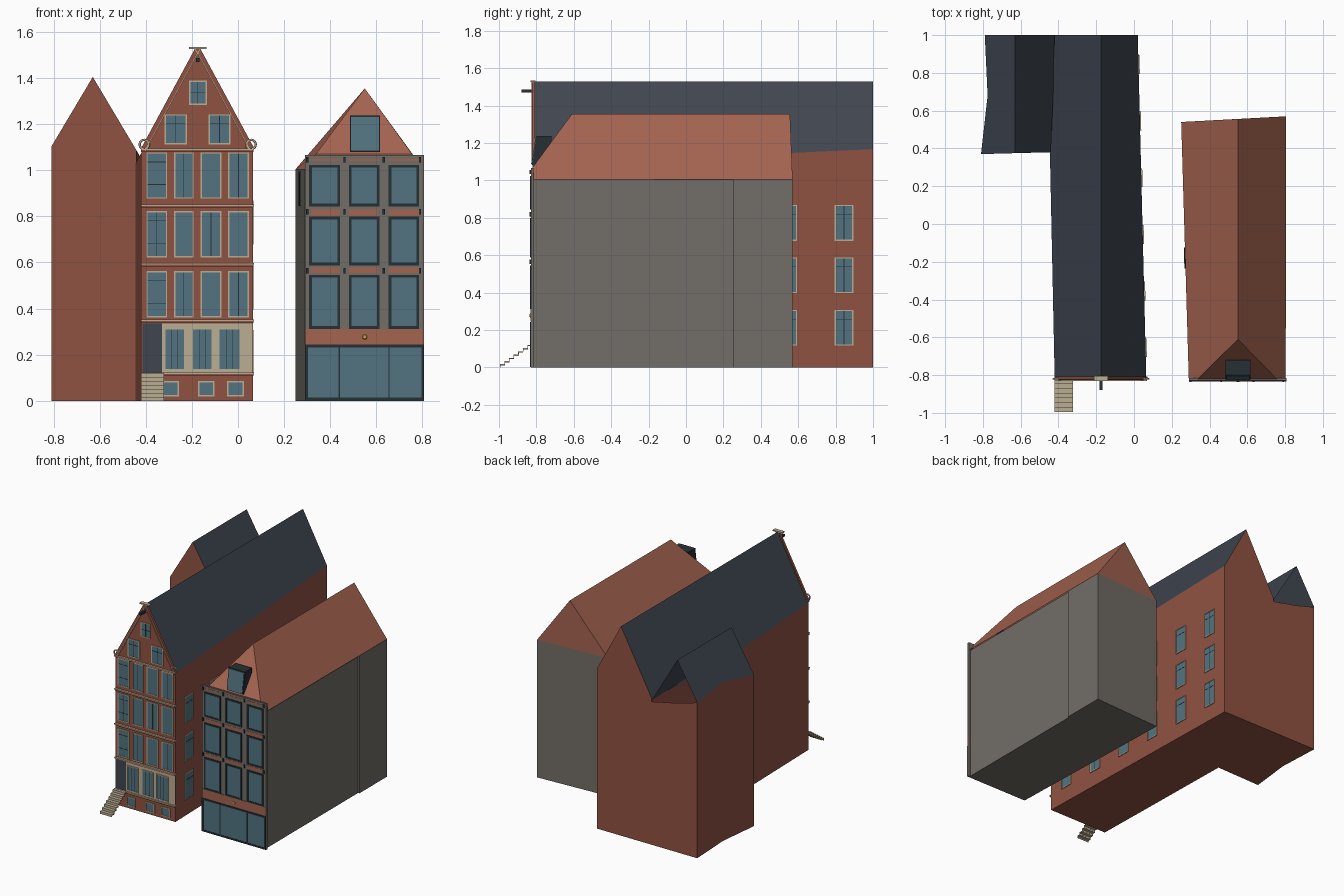
import bpy, bmesh, math
from mathutils import Matrix, Vector

if "Cube" in bpy.data.objects:
    bpy.data.objects.remove(bpy.data.objects["Cube"])

COLORS = {
    "brick": (0.28, 0.085, 0.055), "tile": (0.37, 0.125, 0.08), "slate": (0.05, 0.06, 0.08),
    "stone": (0.17, 0.155, 0.135), "glass": (0.085, 0.175, 0.22), "cream": (0.50, 0.42, 0.29),
    "dark": (0.02, 0.03, 0.035), "gold": (0.55, 0.36, 0.06),
}
MATS = {}
for key, rgb in COLORS.items():
    MATS[key] = bpy.data.materials.new(key)
    MATS[key].diffuse_color = (*rgb, 1)

parts = {}          # (name, material) -> bmesh


def part(name, mat):
    return parts.setdefault((name, mat), bmesh.new())


def box(name, mat, x0, x1, y0, y1, z0, z1, m=Matrix()):
    c = Vector(((x0 + x1) / 2, (y0 + y1) / 2, (z0 + z1) / 2))
    size = Matrix.Diagonal((x1 - x0, y1 - y0, z1 - z0, 1))
    bmesh.ops.create_cube(part(name, mat), size=1, matrix=m @ Matrix.Translation(c) @ size)


def faces(name, mat, pts, polys, recalc=True):
    bm = part(name, mat)
    vs = [bm.verts.new(p) for p in pts]
    fs = [bm.faces.new([vs[i] for i in f]) for f in polys]
    if recalc:
        bmesh.ops.recalc_face_normals(bm, faces=fs)


def walls(name, mat, foot, tops):
    n = len(foot)
    pts = [(x, y, 0) for x, y in foot] + [(x, y, z) for (x, y), z in zip(foot, tops)]
    polys = [(i, (i + 1) % n, (i + 1) % n + n, i + n) for i in range(n)]
    faces(name, mat, pts, polys + [tuple(reversed(range(n)))], False)


def wall_matrix(a, b):
    """Local x runs along the wall from a to b, local -y points outwards."""
    ang = math.atan2(b[1] - a[1], b[0] - a[0])
    return Matrix.Translation((a[0], a[1], 0)) @ Matrix.Rotation(ang, 4, 'Z')


def window(name, x0, x1, z0, z1, m, frame="cream", t=0.006, cols=(0.5,), rows=(0.7,), d=0.006):
    box(name + "_glass", "glass", x0, x1, -d * 0.5, 0.004, z0, z1, m)
    for a, b in ((x0 - t / 2, x0 + t / 2), (x1 - t / 2, x1 + t / 2)):
        box(name + "_frames", frame, a, b, -d, 0.004, z0 - t / 2, z1 + t / 2, m)
    for a, b in ((z0 - t / 2, z0 + t / 2), (z1 - t / 2, z1 + t / 2)):
        box(name + "_frames", frame, x0, x1, -d, 0.004, a, b, m)
    for c in cols:
        x = x0 + c * (x1 - x0)
        box(name + "_bars", "dark", x - 0.0015, x + 0.0015, -d * 0.75, 0, z0, z1, m)
    for r in rows:
        z = z0 + r * (z1 - z0)
        box(name + "_bars", "dark", x0, x1, -d * 0.75, 0, z - 0.0015, z + 0.0015, m)


# Tall gabled house: walls and slate roof
RX, RZ = -0.175, 1.53
foot = [(-0.42, -0.815), (RX, -0.815), (0.065, -0.815), (0.02, 1), (RX, 1), (-0.42, 1), (-0.445, 0.37)]
tops = [RZ - 1.86 * abs(x - RX) for x, y in foot]
walls("main_walls", "brick", foot, tops)
faces("main_roof", "slate", [(x, y, z) for (x, y), z in zip(foot, tops)], [(1, 2, 3, 4), (1, 4, 5, 6, 0)], False)

# Rear side wing, its back gable left open
foot = [(-0.81, 0.37), (-0.63, 0.375), (-0.44, 0.38), (-0.415, 1), (-0.63, 1), (-0.79, 1), (-0.775, 0.68)]
tops = [1.405 - 1.68 * abs(x + 0.63) for x, y in foot]
roof = [(x, y, z) for (x, y), z in zip(foot, tops)]
tops[4] = 1.09
walls("wing_walls", "brick", foot, tops)
faces("wing_roof", "slate", roof, [(1, 2, 3, 4), (1, 4, 5, 6, 0)], False)

# Tall house facade: floor windows, gable windows, basement windows
F = Matrix.Translation((0, -0.815, 0))
for r, z in enumerate((0.365, 0.625, 0.88)):
    for c, (a, b) in enumerate(((-0.395, -0.31), (-0.275, -0.195), (-0.16, -0.075), (-0.04, 0.045))):
        window("floor_window", a, b, z, z + 0.195, F,
               cols=(0.5,) if (r + c) % 2 else (), rows=(0.8, 0.3) if c == 0 else ())
for a, b in ((-0.315, -0.225), (-0.125, -0.035)):
    window("gable_window", a, b, 1.115, 1.24, F)
window("gable_window", -0.21, -0.138, 1.287, 1.387, F, rows=(0.5,))
for a, b in ((-0.325, -0.26), (-0.17, -0.105), (-0.045, 0.022)):
    window("basement_window", a, b, 0.022, 0.083, F, cols=(), rows=())

# Cream ground floor with door and shop windows
box("ground_floor_panel", "cream", -0.33, 0.063, -0.819, -0.81, 0.12, 0.335)
box("front_door", "slate", -0.415, -0.33, -0.818, -0.81, 0.12, 0.335)
G = Matrix.Translation((0, -0.819, 0))
for a, b in ((-0.317, -0.232), (-0.198, -0.112), (-0.083, 0.01)):
    window("ground_window", a, b, 0.135, 0.312, G, cols=(0.35, 0.65), rows=())

# Moulded bands between floors
for z in (0.115, 0.345, 0.59, 0.845, 1.087):
    box("cornice_bands", "cream", -0.42, 0.069, -0.83, -0.81, z + 0.001, z + 0.007)
    box("cornice_underside", "brick", -0.42, 0.067, -0.824, -0.81, z - 0.008, z + 0.001)

# Raking gable trims, scrolls and cap stone
for s in (-1, 1):
    a, b = Vector((RX + s * 0.238, 0, 1.09)), Vector((RX, 0, 1.53))
    d = b - a
    m = Matrix.Translation((a.x, -0.817, a.z)) @ Matrix.Rotation(-math.atan2(d.z, d.x), 4, 'Y')
    box("gable_trim", "brick", 0, d.length, -0.006, 0.01, -0.009, 0.009, m)
    box("gable_trim_edge", "cream", 0, d.length, -0.009, 0.01, s * 0.011 - 0.002, s * 0.011 + 0.002, m)
    bpy.ops.mesh.primitive_torus_add(major_segments=16, minor_segments=6, major_radius=0.02, minor_radius=0.005,
                                     location=(RX + s * 0.232, -0.82, 1.112), rotation=(math.pi / 2, 0, 0))
    ring = bpy.context.object
    ring.name = "gable_scroll"
    ring.data.materials.append(MATS["cream"])
    bpy.ops.object.shade_smooth()
box("gable_cap", "cream", -0.213, -0.137, -0.832, -0.805, 1.526, 1.535)
box("hoist_beam", "dark", -0.182, -0.168, -0.88, -0.81, 1.47, 1.487)

# Entrance stairs: thin folded treads and risers
for i in range(7):
    y, z = -0.995 + i * 0.0245, (i + 1) * 0.0172
    box("entrance_stairs", "cream", -0.42, -0.322, y, y + 0.0265, z - 0.007, z)
    box("entrance_stairs", "cream", -0.42, -0.322, y, y + 0.003, z - 0.0172, z)

# Windows down the right wall of the tall house
S = wall_matrix((0.065, -0.815), (0.02, 1))
for k in range(6):
    for z in (0.12, 0.40, 0.68):
        u = 0.845 - 0.3 * k + 0.815
        window("side_window", u - 0.047, u + 0.047, z, z + 0.185, S, cols=(0.5,) if k % 2 == 0 else (), rows=(0.75,))

# Corner house: grey walls and half-hipped tile roof
foot = [(0.29, -0.82), (0.795, -0.82), (0.795, 0.25), (0.805, 0.25), (0.805, 0.57), (0.25, 0.54)]
walls("corner_walls", "stone", foot, [1.005] * 6)
e = 1.005
faces("corner_roof", "tile",
      [(0.29, -0.82, e), (0.803, -0.82, e), (0.805, 0.57, e), (0.25, 0.54, e), (0.55, -0.61, 1.355),
       (0.55, 0.556, 1.355), (0.338, -0.82, 1.07), (0.756, -0.82, 1.07)],
      [(1, 2, 5, 4, 7), (0, 6, 4, 5, 3), (6, 7, 4), (0, 1, 7, 6), (2, 3, 5)])
window("left_window", 0.67, 0.77, 0.85, 0.99, wall_matrix((0.25, 0.54), (0.29, -0.82)), "dark", 0.01)

# Corner house facade: grey slab, window grid, tile bands and iron hooks
box("corner_facade", "stone", 0.29, 0.808, -0.829, -0.815, 0, 1.066)
H = Matrix.Translation((0, -0.829, 0))
for z0, z1 in ((0.318, 0.54), (0.593, 0.793), (0.85, 1.018)):
    for a, b in ((0.315, 0.437), (0.487, 0.608), (0.66, 0.78)):
        window("corner_window", a, b, z0, z1, H, "dark", 0.012, (), ())
box("shop_sign_band", "tile", 0.29, 0.808, -0.832, -0.82, 0.245, 0.312)
for z0, z1 in ((0.555, 0.578), (0.803, 0.83), (1.04, 1.05)):
    for a, b in ((0.315, 0.44), (0.482, 0.61), (0.655, 0.785)):
        box("facade_bands", "tile", a, b, -0.8305, -0.82, z0, z1)
for z in (0.565, 0.82, 1.045):
    for x in (0.30, 0.462, 0.633, 0.79):
        box("iron_hooks", "dark", x - 0.005, x + 0.005, -0.836, -0.825, z - 0.012, z + 0.012)
window("shop_front", 0.297, 0.802, 0.008, 0.238, H, "dark", 0.012, (), ())
for x in (0.44, 0.655):
    box("shop_mullions", "dark", x - 0.003, x + 0.003, -0.835, -0.82, 0.01, 0.238)
disc = Matrix.Translation((0.55, -0.833, 0.277)) @ Matrix.Rotation(math.pi / 2, 4, 'X')
bmesh.ops.create_cone(part("round_ornament", "gold"), cap_ends=True, segments=12, radius1=0.012, radius2=0.008,
                      depth=0.006, matrix=disc)

# Dormer on the front hip
prof = [(-0.822, 1.08), (-0.80, 1.237), (-0.72, 1.237), (-0.72, 1.19), (-0.80, 1.08)]
pts = [(x, y, z) for x in (0.485, 0.617) for y, z in prof]
faces("dormer", "dark", pts, [tuple(range(5)), tuple(range(9, 4, -1))] +
      [(i, i + 5, (i + 1) % 5 + 5, (i + 1) % 5) for i in range(5)])
tilt = Matrix.Translation((0, -0.823, 1.08)) @ Matrix.Rotation(-math.atan2(0.022, 0.157), 4, 'X')
box("dormer_glass", "glass", 0.491, 0.611, -0.003, 0.002, 0.006, 0.152, tilt)

# Turn every collected part into an object
for (name, mat), bm in parts.items():
    mesh = bpy.data.meshes.new(name)
    bm.to_mesh(mesh)
    bm.free()
    mesh.materials.append(MATS[mat])
    bpy.context.collection.objects.link(bpy.data.objects.new(name, mesh))

for m in bpy.data.materials:
    if m.users and not m.is_grease_pencil:
        m.use_nodes = True
        m.node_tree.nodes["Principled BSDF"].inputs["Base Color"].default_value = m.diffuse_color
